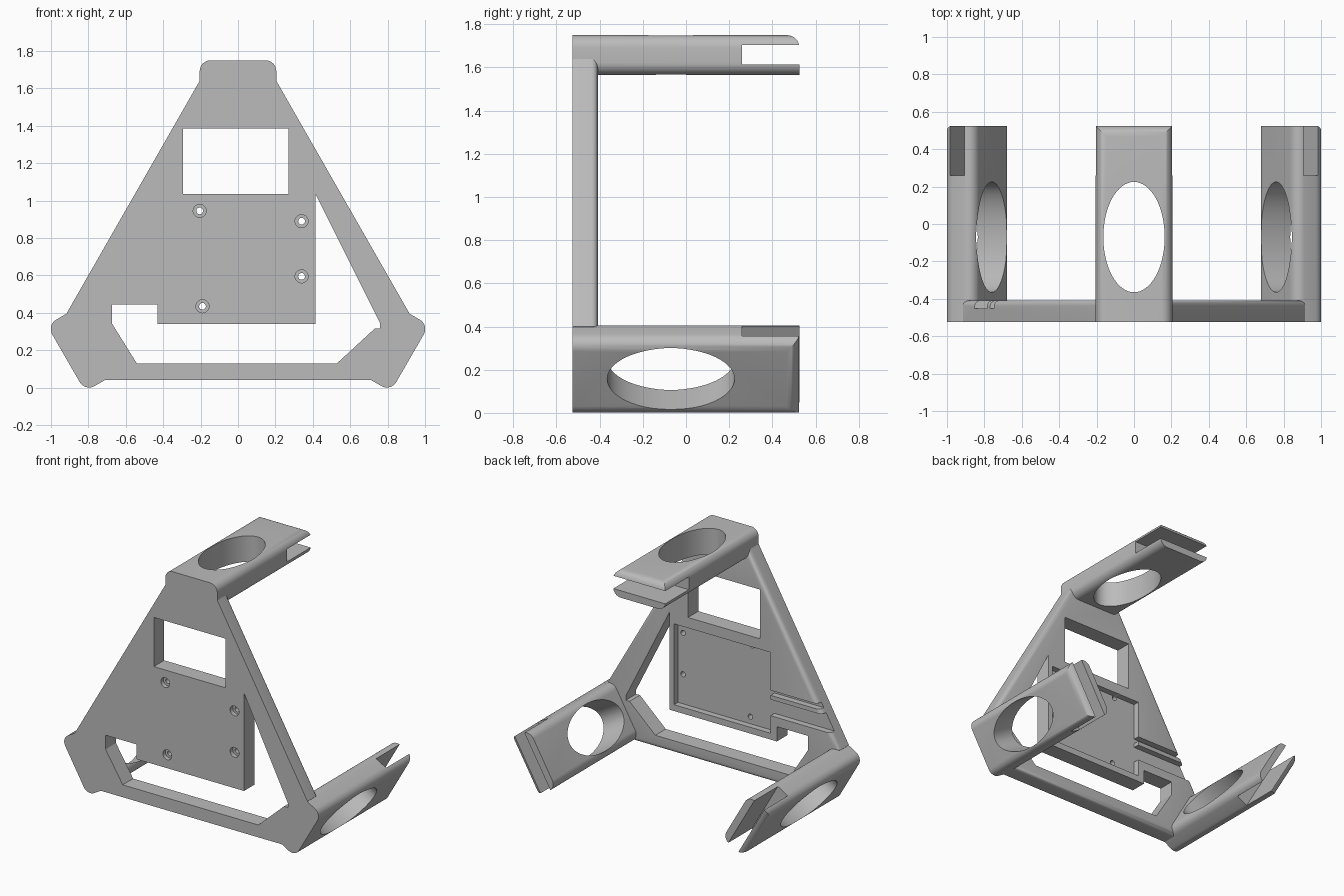
import bpy, bmesh, math
from mathutils import Matrix, Vector

if "Cube" in bpy.data.objects:
    bpy.data.objects.remove(bpy.data.objects["Cube"], do_unlink=True)

FRONT, PLATE_BACK, ARM_BACK = -0.525, -0.408, 0.525
HUB_Z = 0.688          # centre of the three-fold layout
OUTER, INNER, HALF_W = 1.062, 0.877, 0.205

grey = bpy.data.materials.new("plain_grey")
grey.use_nodes = True
grey.diffuse_color = (0.5, 0.5, 0.5, 1)
grey.node_tree.nodes["Principled BSDF"].inputs["Base Color"].default_value = (0.5, 0.5, 0.5, 1)


def finish(bm, name):
    bmesh.ops.recalc_face_normals(bm, faces=bm.faces)
    mesh = bpy.data.meshes.new(name)
    bm.to_mesh(mesh)
    bm.free()
    mesh.materials.append(grey)
    obj = bpy.data.objects.new(name, mesh)
    bpy.context.collection.objects.link(obj)
    return obj


def prism_bm(points, y0, y1):
    bm = bmesh.new()
    face = bm.faces.new([bm.verts.new((x, y0, z)) for x, z in points])
    moved = bmesh.ops.extrude_face_region(bm, geom=[face])["geom"]
    verts = [v for v in moved if isinstance(v, bmesh.types.BMVert)]
    bmesh.ops.translate(bm, vec=(0, y1 - y0, 0), verts=verts)
    return bm


def rect(x0, x1, z0, z1):
    return [(x0, z0), (x1, z0), (x1, z1), (x0, z1)]


def circle(x, z, r, n=24):
    return [(x + r * math.cos(2 * math.pi * i / n), z + r * math.sin(2 * math.pi * i / n))
            for i in range(n)]


def activate(obj):
    bpy.ops.object.select_all(action="DESELECT")
    obj.select_set(True)
    bpy.context.view_layer.objects.active = obj


def cut(obj, bm):
    cutter = finish(bm, "cutter")
    cutter.hide_render = True
    activate(obj)
    mod = obj.modifiers.new("cut", "BOOLEAN")
    mod.operation, mod.solver, mod.object = "DIFFERENCE", "EXACT", cutter
    bpy.ops.object.modifier_apply(modifier=mod.name)
    bpy.data.objects.remove(cutter, do_unlink=True)


def smooth(obj):
    activate(obj)
    bpy.ops.object.shade_smooth_by_angle(angle=math.radians(30))


def round_edges(bm, test, radius, segments):
    edges = [e for e in bm.edges if test(*[v.co for v in e.verts])]
    bmesh.ops.bevel(bm, geom=edges, offset=radius, segments=segments,
                    profile=0.5, affect="EDGES")


# Triangular front plate with its rear rim rounded
bm = prism_bm([(-0.715, 0.04), (0.715, 0.04), (0.915, 0.40), (0.205, 1.64),
               (-0.205, 1.64), (-0.915, 0.40)], FRONT, PLATE_BACK)
round_edges(bm, lambda a, b: min(a.y, b.y) > PLATE_BACK - 0.001, 0.03, 5)
plate = finish(bm, "front_plate")

# Window and the large lower opening
THROUGH = (FRONT - 0.1, PLATE_BACK + 0.1)
cut(plate, prism_bm(rect(-0.295, 0.27, 1.035, 1.385), *THROUGH))
cut(plate, prism_bm([(-0.675, 0.445), (-0.43, 0.445), (-0.43, 0.34), (0.415, 0.34),
                     (0.415, 1.035), (0.76, 0.345), (0.76, 0.315), (0.73, 0.315),
                     (0.527, 0.128), (-0.54, 0.128), (-0.675, 0.345)], *THROUGH))

# Rear board pocket and two cable grooves running to the rim
POCKET = (-0.452, PLATE_BACK + 0.1)
cut(plate, prism_bm(rect(-0.38, 0.38, 0.385, 0.96), *POCKET))
for z0, z1 in ((0.51, 0.625), (0.655, 0.69)):
    cut(plate, prism_bm(rect(-1, -0.37, z0, z1), *POCKET))

# Screw holes with counterbores
for x, z in ((-0.205, 0.945), (0.34, 0.89), (0.34, 0.595), (-0.19, 0.435)):
    cut(plate, prism_bm(circle(x, z, 0.035), FRONT - 0.1, FRONT + 0.03))
    cut(plate, prism_bm(circle(x, z, 0.018), *THROUGH))
smooth(plate)

# One arm: rounded bar with an oval hole and an end slot
bm = prism_bm(rect(-HALF_W, HALF_W, INNER, OUTER), FRONT, ARM_BACK)
round_edges(bm, lambda a, b: abs(a.y - b.y) > 1
            or (min(a.y, b.y) > 0.5 and min(a.z, b.z) > OUTER - 0.001), 0.058, 8)
arm = finish(bm, "top_arm")
hole = bmesh.new()
bmesh.ops.create_cone(hole, cap_ends=True, segments=64, radius1=1, radius2=1, depth=1,
                      matrix=Matrix.Translation((0, -0.07, 1)) @ Matrix.Diagonal((0.164, 0.295, 1, 1)))
cut(arm, hole)
cut(arm, prism_bm(rect(-0.5, 0.5, 0.927, 1.017), 0.26, 0.7))
smooth(arm)

# Repeat the arm around the hub
for name, turn in (("left_arm", 120), ("right_arm", -120)):
    other = arm.copy()
    other.name = name
    bpy.context.collection.objects.link(other)
    other.rotation_euler.y = math.radians(turn)
    other.location = Vector((0, 0, HUB_Z))
arm.location.z = HUB_Z
